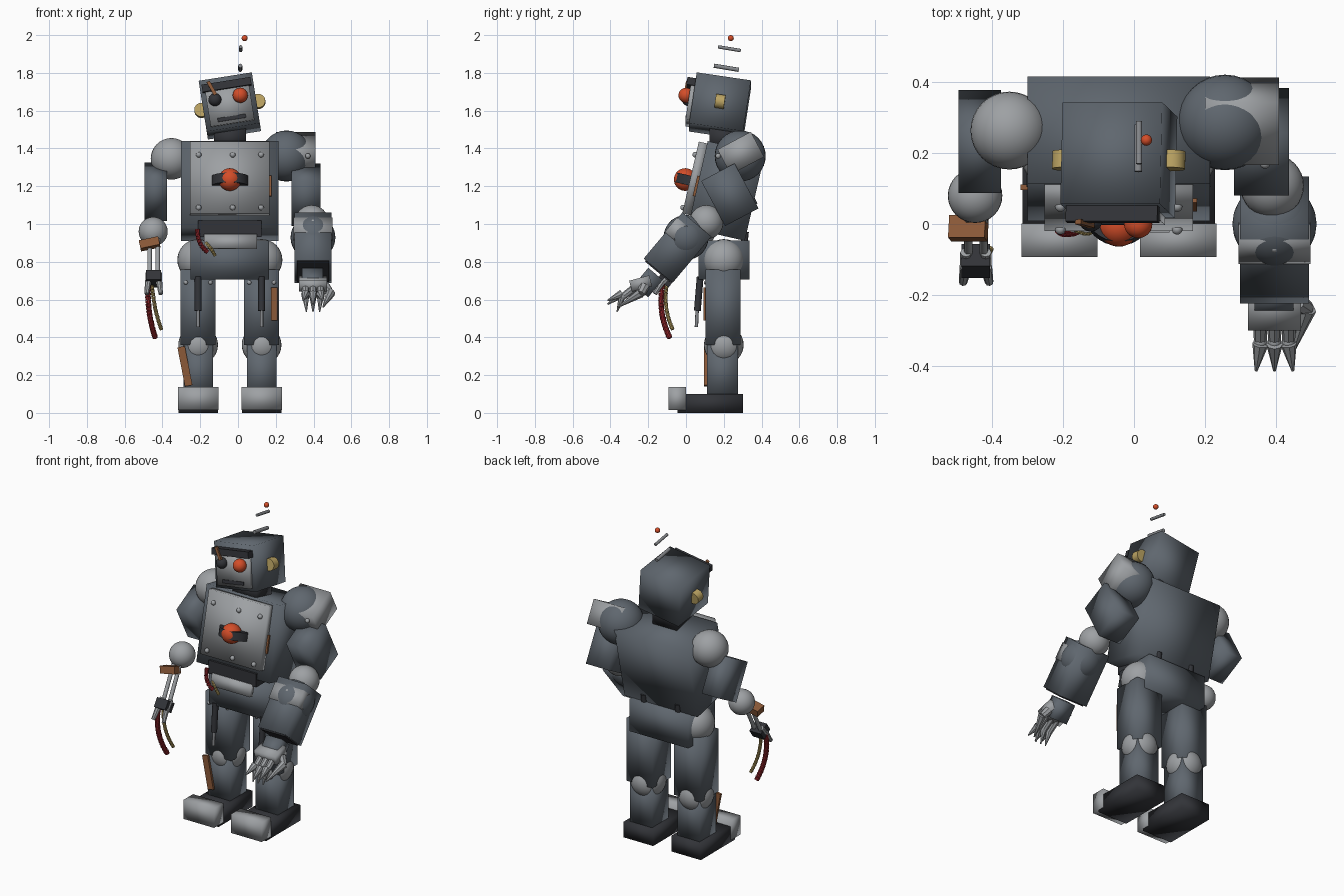
import bpy, math
from mathutils import Vector, Matrix, Euler

if "Cube" in bpy.data.objects:
    bpy.data.objects.remove(bpy.data.objects["Cube"])

D = math.radians


def mat(name, r, g, b):
    m = bpy.data.materials.new(name)
    m.diffuse_color = (r, g, b, 1)
    m.use_nodes = True
    m.node_tree.nodes["Principled BSDF"].inputs["Base Color"].default_value = m.diffuse_color
    return m


ARMOR = mat("armor_grey", .115, .135, .158)
LIGHT = mat("light_steel", .34, .355, .37)
STEEL = mat("rod_steel", .24, .25, .265)
DARK = mat("dark_metal", .032, .034, .040)
GLOW = mat("orange_glow", .66, .075, .022)
BRASS = mat("brass", .50, .37, .125)
RUST = mat("rust_brown", .26, .10, .04)
WIRE = mat("red_wire", .30, .02, .025)


def finish(name, m, smooth):
    o = bpy.context.object
    o.name = name
    o.data.materials.append(m)
    if smooth == 'all':
        bpy.ops.object.shade_smooth()
    elif smooth == 'angle':
        bpy.ops.object.shade_smooth_by_angle(angle=D(35))
    return o


def place(o, frame, loc, rot):
    M = Matrix.Translation(loc) @ Euler([D(a) for a in rot]).to_matrix().to_4x4()
    o.matrix_world = (frame or Matrix()) @ M @ Matrix.Diagonal((*o.scale, 1))


def box(name, m, loc, size, rot=(0, 0, 0), frame=None, smooth='all'):
    bpy.ops.mesh.primitive_cube_add(size=1)
    o = finish(name, m, smooth)
    o.data.transform(Matrix.Diagonal((*size, 1)))
    place(o, frame, loc, rot)
    return o


def ball(name, m, loc, r, frame=None, seg=32):
    bpy.ops.mesh.primitive_uv_sphere_add(radius=r, segments=seg, ring_count=seg // 2)
    o = finish(name, m, 'all')
    place(o, frame, loc, (0, 0, 0))
    return o


def cyl(name, m, loc, r, h, rot=(0, 0, 0), frame=None, seg=24):
    bpy.ops.mesh.primitive_cylinder_add(radius=r, depth=h, vertices=seg)
    o = finish(name, m, 'angle')
    place(o, frame, loc, rot)
    return o


def rod(name, m, a, b, r1, r2=None, seg=12):
    a, b = Vector(a), Vector(b)
    bpy.ops.mesh.primitive_cone_add(radius1=r1, radius2=r1 if r2 is None else r2,
                                    depth=(b - a).length, vertices=seg)
    o = finish(name, m, 'angle')
    o.matrix_world = Matrix.Translation((a + b) / 2) @ \
        (b - a).to_track_quat('Z', 'Y').to_matrix().to_4x4()
    return o


def cable(name, m, p0, p1, p2, r, n):
    # segmented hose along a quadratic curve
    p0, p1, p2 = Vector(p0), Vector(p1), Vector(p2)
    q = lambda t: p0 * (1 - t) ** 2 + p1 * 2 * t * (1 - t) + p2 * t * t
    for i in range(n):
        rod(name, m, q(i / n), q((i + .92) / n), r, r * .85, 10)


def frame_at(loc, rot):
    return Matrix.Translation(loc) @ Euler([D(a) for a in rot]).to_matrix().to_4x4()


CX = -.043

# legs and feet
for s, side in ((-1, "left"), (1, "right")):
    x = CX + s * .168
    ball(side + "_hip", LIGHT, (x, .2, .81), .11)
    box(side + "_thigh", ARMOR, (x, .197, .56), (.185, .185, .4))
    ball(side + "_knee", LIGHT, (x, .2, .36), .105)
    box(side + "_shin", ARMOR, (x, .193, .22), (.157, .165, .28))
    box(side + "_foot", DARK, (x, .128, .05), (.208, .345, .1))
    box(side + "_toe_cap", LIGHT, (x, -.046, .075), (.215, .094, .122))
    # hip pistons
    rod(side + "_piston_sleeve", DARK, (x, .075, .72), (x, .06, .54), .018)
    rod(side + "_piston_rod", STEEL, (x, .06, .56), (x, .055, .455), .009)
    for dx in (-.065, .065):
        ball("thigh_rivet", LIGHT, (x + dx, .105, .69), .011, seg=12)

box("thigh_rust_plate", RUST, (.192, .1, .577), (.035, .015, .175), smooth=None)
box("shin_rust_plate", RUST, (-.281, .104, .247), (.04, .016, .21), (0, -11, 0), smooth=None)

# pelvis
box("pelvis", ARMOR, (CX, .2, .81), (.415, .27, .205))

# torso leaning back
T = frame_at((CX, .213, 1.175), (-13, 0, 0))
box("torso", ARMOR, (0, 0, 0), (.515, .31, .47), frame=T)
box("chest_panel", LIGHT, (0, -.175, .027), (.42, .05, .39), frame=T)
for rx in (-.165, .015, .165):
    for rz in (-.137, .15):
        ball("chest_rivet", LIGHT, (rx, -.203, rz), .015, T, 12)
ball("chest_core", GLOW, (0, -.225, .01), .06, T)
cyl("core_guard", DARK, (0, -.18, .01), .098, .052, frame=T, seg=32)
box("chest_rust_plate", RUST, (.21, -.16, -.01), (.022, .014, .11), frame=T, smooth=None)

# open belly hatch with loose wires
box("belly_cavity", DARK, (CX, .07, .975), (.335, .13, .085), smooth=None)
box("belly_hatch", LIGHT, (-.04, .0, .907), (.28, .03, .075), (-15, 0, 0))
cable("belly_red_wire", WIRE, (-.215, -.005, .97), (-.215, -.035, .89), (-.16, -.02, .85), .013, 8)
cable("belly_brass_wire", BRASS, (-.17, -.01, .9), (-.14, -.03, .87), (-.12, -.02, .83), .01, 6)

# rear exhaust stubs
for x in (CX - .12, CX + .12):
    rod("rear_stub", DARK, (x, .315, .96), (x, .305, .87), .018)

# neck and tilted head
box("neck", DARK, (CX, .2, 1.46), (.17, .15, .12))
H = frame_at((CX, .18, 1.625), (-8.5, -9, 0))
box("head", ARMOR, (0, 0, 0), (.285, .29, .275), frame=H)
box("face_plate", LIGHT, (0, -.15, -.01), (.235, .035, .215), frame=H)
box("brow", DARK, (0, -.165, .088), (.262, .05, .04), frame=H, smooth=None)
ball("dark_eye", DARK, (-.073, -.172, .02), .034, H)
ball("glowing_eye", GLOW, (.063, -.185, .02), .04, H)
box("brow_rust_strip", RUST, (-.08, -.193, .08), (.018, .014, .08), (0, -20, 0), H, None)
box("mouth", DARK, (0, -.165, -.09), (.15, .01, .02), frame=H, smooth=None)
for s in (-1, 1):
    cyl("ear_dial", BRASS, (s * .153, 0, 0), .037, .05, (90, 0, 0), H)

# antenna
rod("antenna_lower", STEEL, (.012, .148, 1.838), (.012, .28, 1.816), .011)
rod("antenna_upper", STEEL, (.014, .17, 1.938), (.014, .29, 1.918), .009)
ball("antenna_tip", GLOW, (.035, .237, 1.984), .016, seg=16)

# left arm: stripped down to its rods
ball("left_shoulder", LIGHT, (-.352, .264, 1.345), .11)
box("left_upper_arm", ARMOR, (-.436, .233, 1.17), (.12, .2, .245), (28, 0, 0))
ball("left_elbow", LIGHT, (-.449, .08, .96), .077)
box("left_cuff", RUST, (-.468, -.012, .895), (.105, .065, .045), (-15, -12, 0), smooth=None)
for x in (-.468, -.425):
    rod("left_forearm_rod", LIGHT, (x, .02, .92), (x, -.09, .71), .012)
box("left_palm", DARK, (-.447, -.105, .71), (.08, .075, .06), (-35, 0, 0), smooth=None)
for x, tip in ((-.475, -.483), (-.419, -.409)):
    rod("left_finger", LIGHT, (x, -.12, .70), (tip, -.165, .63), .018, .012, 8)
    rod("left_knuckle", LIGHT, (x, -.08, .74), (x, -.12, .69), .016, seg=8)
cable("hand_red_cable", WIRE, (-.475, -.12, .69), (-.485, -.155, .54), (-.437, -.085, .395), .016, 16)
cable("hand_brass_cable", BRASS, (-.455, -.1, .69), (-.45, -.125, .56), (-.405, -.07, .44), .011, 14)

# right arm: armoured
ball("right_shoulder", ARMOR, (.257, .287, 1.36), .135)
box("right_pauldron", LIGHT, (.305, .29, 1.375), (.21, .2, .15), (28, 0, 0))
ball("pauldron_rivet", LIGHT, (.37, .17, 1.36), .014, seg=12)
box("right_upper_arm", ARMOR, (.36, .232, 1.155), (.155, .2, .27), (28, 0, 0))
ball("right_elbow", LIGHT, (.39, .108, 1.01), .09)
F = frame_at((.397, -.045, .875), (-40, 0, 0))
box("right_forearm", ARMOR, (0, 0, 0), (.195, .2, .32), frame=F)
ball("forearm_bulge", ARMOR, (0, .0, .07), .119, F)
box("forearm_plate", LIGHT, (0, -.055, .07), (.204, .1, .1), frame=F)
ball("plate_rivet", LIGHT, (0, -.107, .09), .012, F, 12)
box("forearm_socket", DARK, (0, 0, -.163), (.17, .17, .008), frame=F, smooth=None)

# right hand with claws
box("right_wrist", ARMOR, (.395, -.2, .69), (.11, .1, .12), (-40, 0, 0))
box("right_palm", LIGHT, (.397, -.24, .685), (.15, .11, .06), (15, 0, 0))
for i in (-1, 0, 1):
    x = .397 + i * .04
    rod("finger_base", LIGHT, (x, -.25, .68), (x, -.335, .615), .022, .018, 8)
    ball("finger_knuckle", LIGHT, (x, -.335, .618), .02, seg=12)
    rod("finger_claw", LIGHT, (x, -.34, .63), (x + i * .012, -.415, .595 - .02 * (i == 0)),
        .023, .004, 8)
    rod("finger_spur", LIGHT, (x, -.335, .625), (x - i * .005, -.365, .535), .021, .003, 8)
rod("thumb_base", LIGHT, (.46, -.22, .67), (.49, -.24, .63), .028, .022, 8)
rod("thumb_claw", LIGHT, (.49, -.24, .635), (.45, -.36, .56), .026, .004, 8)
